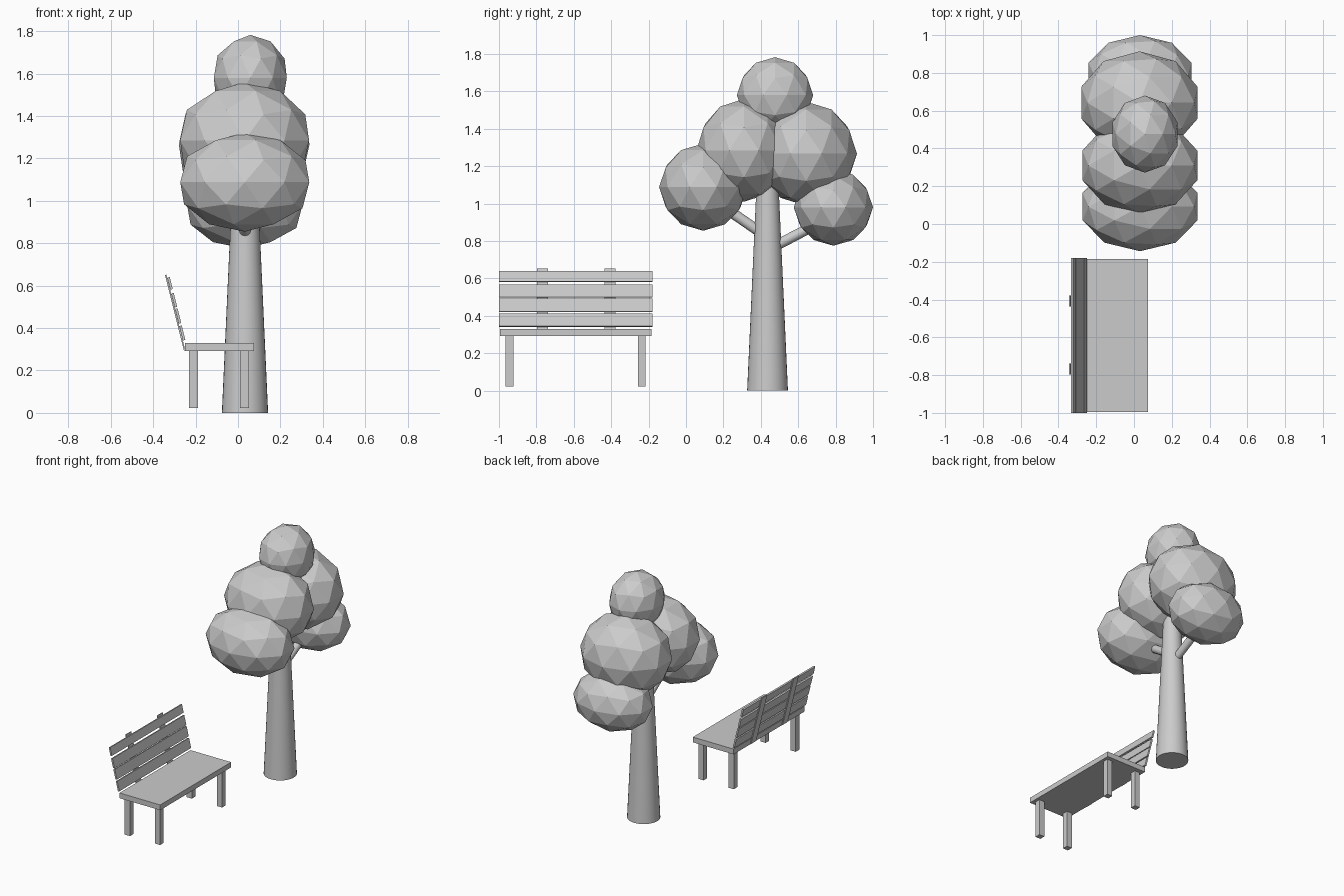
import bpy, math
from mathutils import Vector

if "Cube" in bpy.data.objects:
    bpy.data.objects.remove(bpy.data.objects["Cube"])


def box(name, center, size, tilt=0.0):
    bpy.ops.mesh.primitive_cube_add(size=1, location=center, rotation=(0, tilt, 0))
    ob = bpy.context.object
    ob.name = name
    ob.scale = size
    return ob


def rod(name, a, b, r1, r2, sides):
    a, b = Vector(a), Vector(b)
    d = b - a
    bpy.ops.mesh.primitive_cone_add(vertices=sides, radius1=r1, radius2=r2,
                                    depth=d.length, location=(a + b) / 2)
    ob = bpy.context.object
    ob.name = name
    ob.rotation_euler = d.to_track_quat('Z', 'Y').to_euler()
    bpy.ops.object.shade_smooth_by_angle(angle=math.radians(30))
    return ob


# Tree trunk and two side branches
TX, TY = 0.033, 0.436
rod("trunk", (TX, TY, 0), (TX, TY, 1.12), 0.109, 0.058, 32)
rod("front_branch", (TX, TY, 0.82), (TX, 0.19, 0.99), 0.028, 0.028, 16)
rod("back_branch", (TX, TY, 0.752), (TX, 0.70, 0.89), 0.028, 0.028, 16)

# Faceted foliage clumps: center, radii
clumps = {
    "front_low_foliage": ((0.032, 0.092, 1.088), (0.32, 0.236, 0.233)),
    "back_low_foliage": ((0.032, 0.788, 0.980), (0.286, 0.212, 0.205)),
    "front_mid_foliage": ((0.031, 0.310, 1.285), (0.32, 0.254, 0.275)),
    "back_mid_foliage": ((0.029, 0.642, 1.267), (0.324, 0.272, 0.278)),
    "top_foliage": ((0.058, 0.476, 1.580), (0.181, 0.204, 0.203)),
}
for name, (center, radii) in clumps.items():
    bpy.ops.mesh.primitive_ico_sphere_add(subdivisions=2, radius=1, location=center)
    ob = bpy.context.object
    ob.name = name
    ob.scale = radii

# Bench seat and four legs
BY = -0.59
box("seat", (-0.088, BY, 0.311), (0.325, 0.81, 0.038))
for side, x in (("back", -0.21), ("front", 0.031)):
    for end, y in (("left", BY - 0.354), ("right", BY + 0.354)):
        box(f"{side}_leg_{end}", (x, y, 0.158), (0.042, 0.041, 0.27))

# Reclined backrest: two thin braces and four slats
TILT = -math.radians(14)


def brace_x(z):
    return -0.252 - math.tan(-TILT) * (z - 0.295)


for i, y in enumerate((-0.767, -0.407)):
    box(f"back_brace_{i + 1}", (brace_x(0.473), y, 0.473), (0.007, 0.059, 0.367), TILT)
for i, (z, h) in enumerate(((0.377, 0.070), (0.457, 0.072), (0.532, 0.068), (0.611, 0.058))):
    box(f"back_slat_{i + 1}", (brace_x(z) + 0.010, BY, z), (0.012, 0.82, h), TILT)
